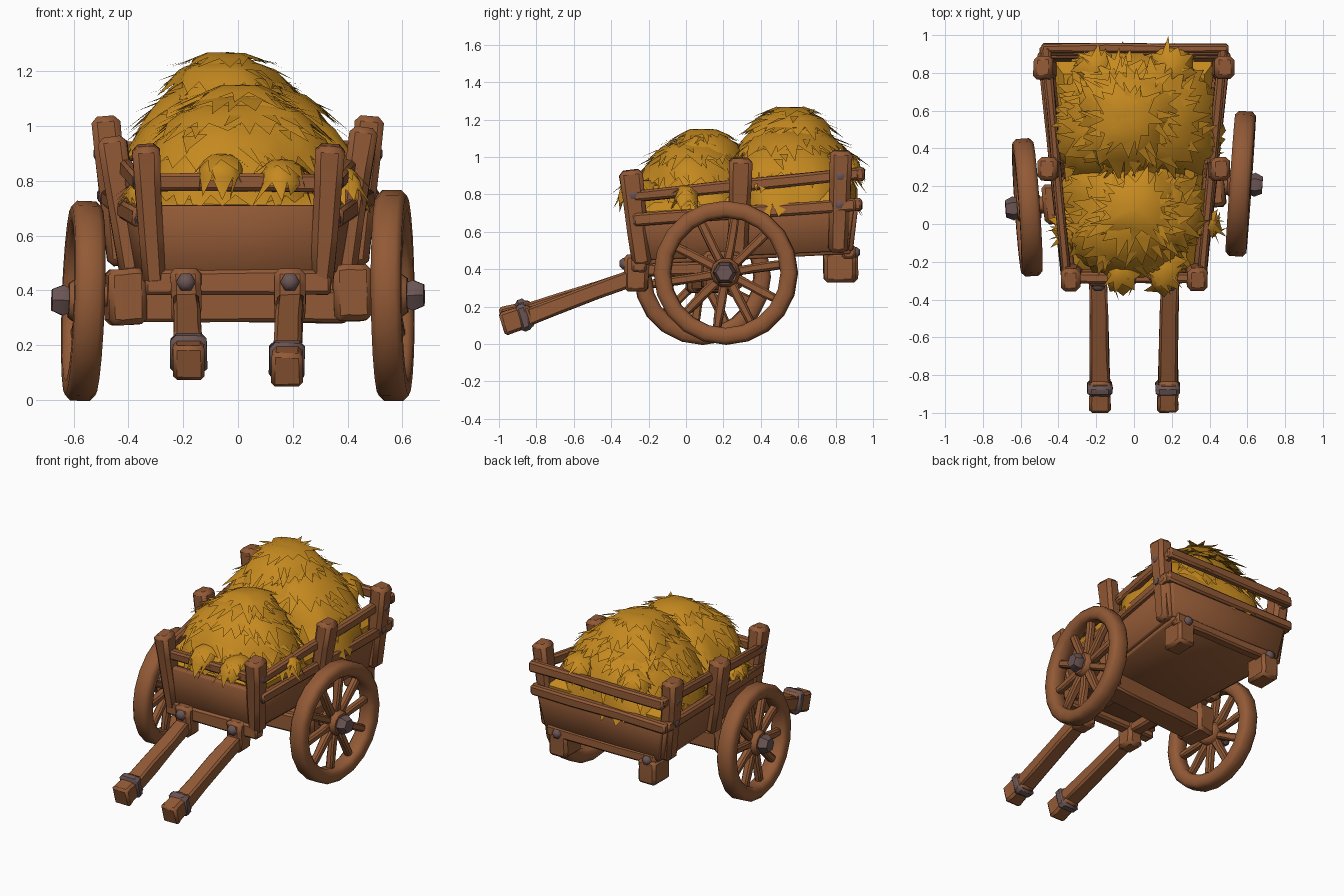
import bpy, bmesh, math, random
from mathutils import Vector as V, Matrix

if "Cube" in bpy.data.objects:
    bpy.data.objects.remove(bpy.data.objects["Cube"])

random.seed(4)


def material(name, rgb):
    m = bpy.data.materials.new(name)
    m.diffuse_color = (*rgb, 1)
    m.use_nodes = True
    m.node_tree.nodes["Principled BSDF"].inputs["Base Color"].default_value = m.diffuse_color
    return m


WOOD = material("brown_wood", (0.29, 0.102, 0.037))
HAY = material("golden_hay", (0.56, 0.252, 0.014))
METAL = material("dull_metal", (0.145, 0.09, 0.088))


def finish(name, bm, mat, bevel=0.0, solid=0.0, angle=40):
    bmesh.ops.recalc_face_normals(bm, faces=bm.faces)
    me = bpy.data.meshes.new(name)
    bm.to_mesh(me)
    bm.free()
    me.materials.append(mat)
    ob = bpy.data.objects.new(name, me)
    bpy.context.collection.objects.link(ob)
    if solid:
        s = ob.modifiers.new("thickness", 'SOLIDIFY')
        s.thickness, s.offset = solid, 0
    if bevel:
        b = ob.modifiers.new("soft_edges", 'BEVEL')
        b.width, b.segments, b.limit_method = bevel, 1, 'ANGLE'
    bpy.ops.object.select_all(action='DESELECT')
    ob.select_set(True)
    bpy.context.view_layer.objects.active = ob
    bpy.ops.object.shade_smooth_by_angle(angle=math.radians(angle))
    return ob


def bridge(bm, rings, loop=False):
    for k in range(len(rings) if loop else len(rings) - 1):
        r, q = rings[k], rings[(k + 1) % len(rings)]
        for i in range(len(r)):
            j = (i + 1) % len(r)
            bm.faces.new((r[i], r[j], q[j], q[i]))


# Hand-cut timber between two points, w sideways and h upward, tapering to end scale
def beam(name, a, b, w, h, end=1.0, mat=WOOD, bevel=0.012, wobble=0.004):
    a, b = V(a), V(b)
    d = (b - a).normalized()
    ref = V((0, 1, 0)) if abs(d.z) > 0.8 else V((0, 0, 1))
    side = d.cross(ref).normalized()
    up = side.cross(d)
    bm = bmesh.new()
    rings = []
    for t in (0, 0.35, 0.7, 1):
        s = 1 + (end - 1) * t
        rings.append([bm.verts.new(a.lerp(b, t)
                      + side * (i * w * s / 2 + random.uniform(-wobble, wobble))
                      + up * (j * h * s / 2 + random.uniform(-wobble, wobble)))
                      for i, j in ((-1, -1), (1, -1), (1, 1), (-1, 1))])
    bridge(bm, rings)
    bm.faces.new(rings[0])
    bm.faces.new(rings[-1])
    return finish(name, bm, mat, bevel, angle=60)


# Revolve (x, radius) points around the x axis
def lathe(name, prof, n, mat, mtx, closed=False):
    bm = bmesh.new()
    rings = [[bm.verts.new(mtx @ V((x, r * math.cos(k * math.tau / n), r * math.sin(k * math.tau / n))))
              for k in range(n)] for x, r in prof]
    bridge(bm, rings, closed)
    if not closed:
        bm.faces.new(rings[0])
        bm.faces.new(rings[-1])
    return finish(name, bm, mat, angle=50)


# One board from four corners
def panel(name, corners, thick=0.045):
    bm = bmesh.new()
    bm.faces.new([bm.verts.new(p) for p in corners])
    finish(name, bm, WOOD, 0.008, thick)


def stud(name, p, direction, r=0.028, h=0.03):
    m = Matrix.Translation(p) @ V(direction).to_track_quat('X', 'Z').to_matrix().to_4x4()
    lathe(name, ((-0.02, r), (h * 0.4, r), (h, r * 0.5)), 6, METAL, m)


# Cart bed
panel("floor", ((-0.3, -0.26, 0.445), (0.3, -0.26, 0.445), (0.415, 0.88, 0.505), (-0.415, 0.88, 0.505)))
panel("front_wall", ((-0.3, -0.25, 0.45), (0.3, -0.25, 0.45), (0.33, -0.275, 0.71), (-0.33, -0.275, 0.71)))
panel("back_wall", ((-0.42, 0.87, 0.5), (0.42, 0.87, 0.5), (0.465, 0.9, 0.75), (-0.465, 0.9, 0.75)))
beam("front_sill", (-0.34, -0.25, 0.43), (0.34, -0.25, 0.43), 0.08, 0.09)
beam("back_sill", (-0.4, 0.87, 0.495), (0.4, 0.87, 0.495), 0.07, 0.07)
beam("front_top_rail", (-0.36, -0.285, 0.795), (0.36, -0.285, 0.79), 0.055, 0.062)
beam("back_top_rail", (-0.49, 0.93, 0.91), (0.5, 0.93, 0.91), 0.05, 0.07)
beam("back_lower_rail", (-0.5, 0.915, 0.745), (0.5, 0.915, 0.745), 0.05, 0.065)

# Sides: walls, rails, posts, rear feet and handles
for s, tag in ((1, "right"), (-1, "left")):
    panel(tag + "_wall", ((s * 0.3, -0.25, 0.45), (s * 0.42, 0.87, 0.5),
                          (s * 0.465, 0.9, 0.74), (s * 0.335, -0.275, 0.68)))
    beam(tag + "_top_rail", (s * 0.355, -0.28, 0.79), (s * 0.47, 0.94, 0.915), 0.05, 0.062)
    beam(tag + "_lower_rail", (s * 0.36, -0.28, 0.665), (s * 0.485, 0.91, 0.745), 0.05, 0.066)
    for nm, foot, top, w, studs in (
            ("front", (0.305, -0.235, 0.42), (0.338, -0.298, 0.93), 0.085, (0.47, 0.74)),
            ("middle", (0.39, 0.28, 0.46), (0.46, 0.293, 0.995 if s > 0 else 0.96), 0.085, ()),
            ("back", (0.435, 0.81, 0.49), (0.482, 0.83, 1.035), 0.085, (0.47, 0.75))):
        a, b = V((s * foot[0], *foot[1:])), V((s * top[0], *top[1:]))
        beam(f"{tag}_{nm}_post", a, b, w, w + 0.016, 1.24, bevel=0.022)
        for t in studs:
            stud(f"{tag}_{nm}_post_stud", a.lerp(b, t) + V((s * 0.048, 0, 0)), (s, 0, 0), 0.024, 0.01)
    fx, fy = (0.32, 0.82) if s > 0 else (-0.345, 0.835)
    beam(tag + "_rear_foot", (fx, fy, 0.49), (fx, fy, 0.33), 0.13, 0.17, bevel=0.018)
    stud(tag + "_rear_foot_stud", (fx, 0.905, 0.49), (0, 1, 0), 0.032, 0.025)

    x0, x1, ze = s * 0.19, s * 0.18, 0.105 if s > 0 else 0.13
    beam(tag + "_handle", (x0, -0.27, 0.36), (x1, -0.86, ze + 0.035), 0.095, 0.085, 1.1)
    beam(tag + "_handle_grip", (x1, -0.82, ze + 0.05), (x1, -0.985, ze), 0.105, 0.12, 1.08, bevel=0.015)
    beam(tag + "_handle_band", (x1, -0.835, ze + 0.046), (x1, -0.9, ze + 0.026), 0.13, 0.148,
         mat=METAL, bevel=0.025)
    beam(tag + "_handle_elbow", (x0, -0.265, 0.28), (x0, -0.265, 0.48), 0.11, 0.125, 1.06, bevel=0.02)
    beam(tag + "_under_beam", (x0, -0.25, 0.395), (x0, 0.16, 0.4), 0.08, 0.07)
    stud(tag + "_handle_stud", (x0, -0.325, 0.43), (0, -1, 0), 0.036)

# Slanted axle with a block near each end
L, R = V((-0.6, 0.09, 0.372)), V((0.6, 0.21, 0.395))
beam("axle_beam", L.lerp(R, 0.17) - V((0, 0, 0.03)), L.lerp(R, 0.83) - V((0, 0, 0.05)), 0.16, 0.12)
for k, (t, u) in enumerate(((0.1, 0.215), (0.785, 0.9))):
    beam(f"axle_block_{k}", L.lerp(R, t), L.lerp(R, u), 0.21, 0.205, bevel=0.02)
lathe("axle_shaft", ((-0.6, 0.045), (0.6, 0.045)), 10, WOOD,
      Matrix.Translation((L + R) / 2) @ Matrix.Rotation(0.1, 4, 'Z'))

# Wheels: rim, hub, spokes and metal cap
for s, tag, c, r, yaw, tilt in ((1, "right", (0.565, 0.213, 0.381), 0.385, -0.07, -0.01),
                                (-1, "left", (-0.565, 0.088, 0.361), 0.365, 0.07, 0.035)):
    m = (Matrix.Translation(c) @ Matrix.Rotation(yaw, 4, 'Z') @ Matrix.Rotation(tilt, 4, 'Y')
         @ Matrix.Diagonal((s, 1, 1, 1)))
    i = r - 0.09
    lathe(tag + "_rim", ((-0.055, i + 0.02), (-0.055, r - 0.02), (-0.035, r), (0.035, r),
                         (0.055, r - 0.02), (0.055, i + 0.02), (0.035, i), (-0.035, i)),
          20, WOOD, m, True)
    lathe(tag + "_hub", ((-0.07, 0.06), (-0.05, 0.08), (0.035, 0.08), (0.055, 0.065)), 10, WOOD, m)
    lathe(tag + "_hub_cap", ((0.045, 0.05), (0.075, 0.064), (0.115, 0.045)), 6, METAL, m)
    for k in range(10):
        a = k * math.tau / 10 + 0.15
        d = V((0, math.cos(a), math.sin(a)))
        beam(f"{tag}_spoke_{k}", m @ (d * 0.05), m @ (d * (i + 0.02)), 0.05, 0.05, 0.9, bevel=0.01)


# Hay mound: a lumpy squarish dome under overlapping skirts with ragged straw tips
def mound(name, c, r, shift, layers, cols, tip=0.12, floor=0.68, blades=0, lump=0.06, square=2.6):
    c = V(c)
    ph0 = random.uniform(0, 6)

    def pt(a, p, s=1.0):
        k = s * (1 + lump * math.sin(3 * a + ph0 + 2 * p) + 0.6 * lump * math.sin(5 * a + 2 * ph0 + 4 * p))
        k /= (abs(math.cos(a)) ** square + abs(math.sin(a)) ** square) ** (1 / square)
        cp = max(math.cos(p), 0) ** 0.85
        return c + V((r[0] * cp * math.cos(a) * k + shift * math.sin(p),
                      r[1] * cp * math.sin(a) * k, r[2] * math.sin(p) * (0.6 + 0.4 * s)))

    bm = bmesh.new()
    core = [[bm.verts.new(pt(k * math.tau / 20, p, 0.95)) for k in range(20)]
            for p in (-0.1, 0.3, 0.65, 1.0, 1.3, 1.52)]
    bridge(bm, core)
    bm.faces.new(core[-1])

    def straw(p, q, a, lo, reach):
        v = pt(a, lo, 1.0) - c
        out = V((v.x, v.y, 0)).normalized()
        e = (p + q) / 2 + out * reach * (0.3 + 0.6 * math.sin(max(lo, 0))) \
            - V((0, 0, reach * (0.85 * math.cos(lo) + 0.02)))
        e += V((-out.y, out.x, 0)) * random.uniform(-0.5, 0.5) * reach
        e.z = max(e.z, floor)
        return e

    for i in range(layers):
        hi = 1.56 * (1 - i / layers)
        lo = 1.56 * (1 - (i + 0.95) / layers)
        n = max(7, int(cols * (0.3 + 0.7 * math.cos(lo))))
        off = random.random()
        ang = [(k + off + random.uniform(-0.3, 0.3)) * math.tau / n for k in range(n)]
        rings = [[bm.verts.new(pt(a, p, sc + random.uniform(-0.02, 0.02))) for a in ang]
                 for p, sc in ((hi, 0.95), ((hi + lo) / 2, 1.03), (lo, 1.05))]
        bridge(bm, rings)
        if i == 0:
            bm.faces.new(rings[0])
        for k in range(n):
            p, q = rings[2][k], rings[2][(k + 1) % n]
            e = straw(p.co, q.co, ang[k] + math.pi / n, lo, tip * random.uniform(0.35, 1.2))
            bm.faces.new((p, q, bm.verts.new(e)))
    # Loose straws lying on the surface
    for _ in range(blades):
        a, p = random.uniform(0, math.tau), random.uniform(0.05, 1.25)
        u, w = pt(a, p, 1.04), pt(a + 0.13 / max(math.cos(p), 0.3), p, 1.04)
        e = straw(u, w, a + 0.06, p, tip * random.uniform(0.7, 1.2)) + V((0, 0, 0.025))
        bm.faces.new([bm.verts.new(x) for x in (u, w, e)])
    finish(name, bm, HAY, angle=50)


# Hay bed filling the cart, then the heaps and spilling clumps
bm = bmesh.new()
rings = [[bm.verts.new((x * k, 0.3 + (y - 0.3) * k, z + y * 0.06))
          for x, y in ((-0.315, -0.24), (0.315, -0.24), (0.425, 0.86), (-0.425, 0.86))]
         for k, z in ((0.97, 0.6), (1, 0.72), (0.88, 0.77))]
bridge(bm, rings)
bm.faces.new(rings[-1])
finish("hay_bed", bm, HAY)
mound("back_heap", (0.01, 0.565, 0.74), (0.405, 0.325, 0.44), -0.02, 4, 32, blades=50, square=2.8)
mound("back_heap_peak", (-0.02, 0.56, 0.86), (0.27, 0.285, 0.41), -0.03, 4, 26, blades=40)
mound("front_heap", (-0.015, 0.045, 0.74), (0.34, 0.285, 0.37), 0.02, 4, 28, blades=40)
mound("front_heap_peak", (0.02, 0.09, 0.85), (0.23, 0.22, 0.305), -0.01, 3, 22, blades=25)
for k, (c, r) in enumerate((((0.16, -0.235, 0.79), (0.085, 0.12, 0.09)),
                            ((-0.06, -0.235, 0.81), (0.085, 0.115, 0.09)),
                            ((0.385, 0.0, 0.77), (0.065, 0.06, 0.08)),
                            ((-0.36, -0.02, 0.74), (0.05, 0.1, 0.06)),
                            ((0.2, 0.82, 0.93), (0.1, 0.115, 0.1)),
                            ((-0.2, 0.82, 0.93), (0.09, 0.1, 0.09)))):
    mound(f"hay_clump_{k}", c, r, 0, 2, 12, 0.09, 0.7, 6)
